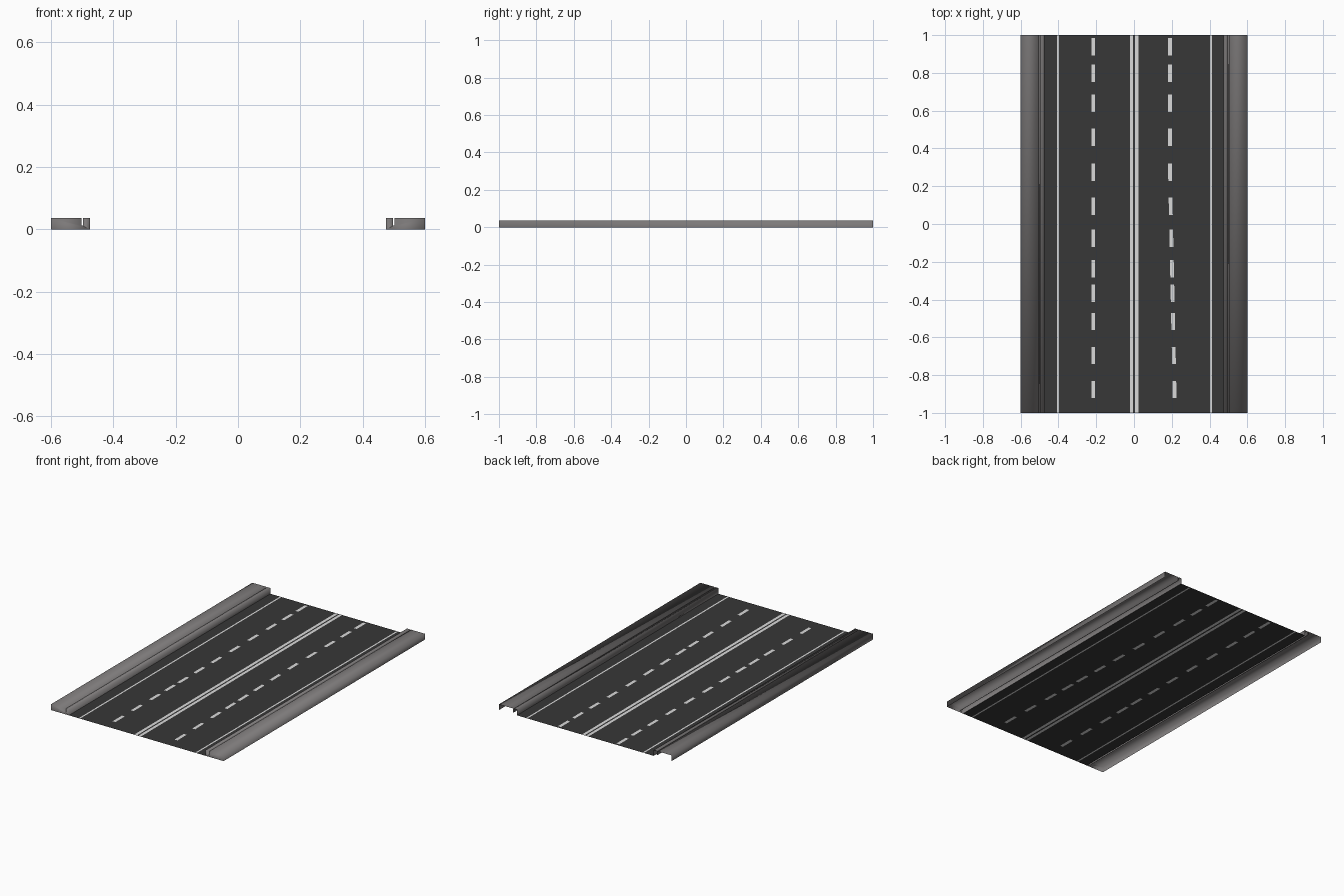
import bpy, bmesh

if "Cube" in bpy.data.objects:
    bpy.data.objects.remove(bpy.data.objects["Cube"])


def material(name, rgb):
    m = bpy.data.materials.new(name)
    m.diffuse_color = (*rgb, 1.0)
    m.use_nodes = True
    m.node_tree.nodes["Principled BSDF"].inputs["Base Color"].default_value = m.diffuse_color
    return m


asphalt = material("asphalt", (0.038, 0.038, 0.038))
paint = material("white_paint", (0.70, 0.70, 0.70))
concrete = material("concrete", (0.20, 0.19, 0.19))


def finish(bm, name, mats, smooth):
    me = bpy.data.meshes.new(name)
    for f in bm.faces:
        f.smooth = smooth
    bm.to_mesh(me)
    bm.free()
    for m in mats:
        me.materials.append(m)
    ob = bpy.data.objects.new(name, me)
    bpy.context.collection.objects.link(ob)
    return ob


# Road sheet: columns for every painted line, rows for every dash
dash_tops = [0.985, 0.845, 0.685, 0.505, 0.32, 0.14,
             -0.03, -0.19, -0.32, -0.47, -0.65, -0.83]
DASH = 0.092
rows = [1.0]
for t in dash_tops:
    rows += [t, t - DASH]
rows.append(-1.0)


def columns(y):
    # the right hand dashes drift slightly outward toward the front
    drift = min(max((0.3 - y) / 1.2, 0.0), 1.0) * 0.025
    right = 0.19 + drift
    left = -0.216
    return [-0.476, -0.408, -0.398, left - 0.01, left + 0.01,
            -0.022, -0.004, 0.006, 0.024,
            right - 0.01, right + 0.01, 0.402, 0.412, 0.476]


SOLID = {1, 5, 7, 11}     # edge lines and double centre line
DASHED = {3, 9}           # lane dividers

bm = bmesh.new()
grid = [[bm.verts.new((x, y, 0.0)) for x in columns(y)] for y in rows]
for r in range(len(rows) - 1):
    for c in range(len(grid[0]) - 1):
        f = bm.faces.new((grid[r + 1][c], grid[r + 1][c + 1],
                          grid[r][c + 1], grid[r][c]))
        painted = c in SOLID or (c in DASHED and r % 2 == 1)
        f.material_index = 1 if painted else 0
finish(bm, "road_surface", [asphalt, paint], False)

# Pavement and curb shell with a narrow joint, closed at the front end only
profile = [(0.60, 0.0), (0.60, 0.036), (0.502, 0.036), (0.502, 0.012),
           (0.497, 0.012), (0.497, 0.036), (0.475, 0.036), (0.475, 0.0)]


def pavement(name, side):
    bm = bmesh.new()
    front = [bm.verts.new((side * x, -1.0, z)) for x, z in profile]
    back = [bm.verts.new((side * x, 1.0, z)) for x, z in profile]
    for i in range(len(profile) - 1):
        quad = [front[i], front[i + 1], back[i + 1], back[i]]
        bm.faces.new(quad if side < 0 else quad[::-1])
    bm.faces.new(front[::-1] if side < 0 else front)
    finish(bm, name, [concrete], True)


pavement("left_pavement", -1)
pavement("right_pavement", 1)
